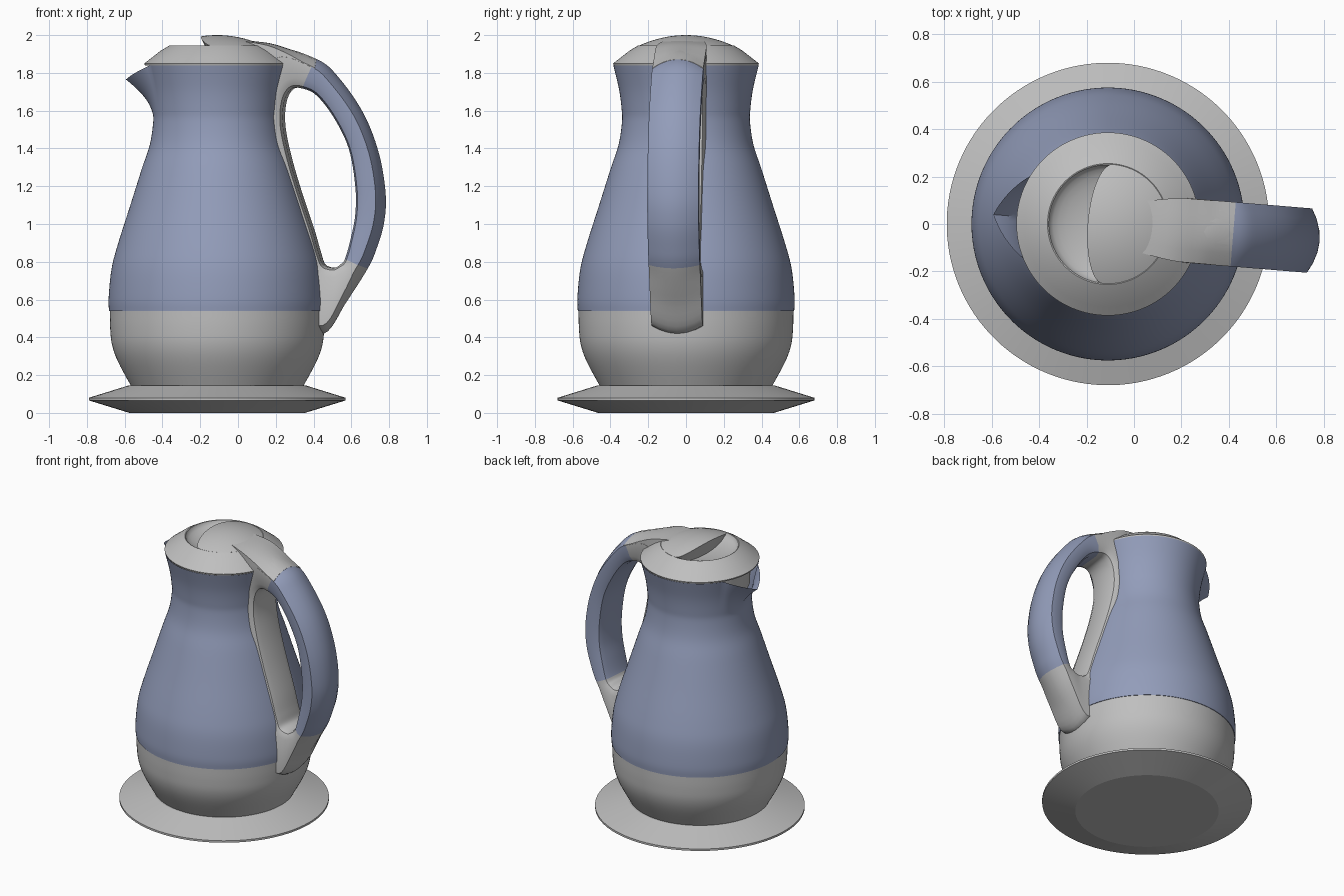
import bpy, bmesh, math
from mathutils import Vector, Matrix

if "Cube" in bpy.data.objects:
    bpy.data.objects.remove(bpy.data.objects["Cube"])

AXIS_X = -0.11
# everything is built around the jug axis, then turned slightly and moved
PLACE = Matrix.Translation((AXIS_X, 0, 0)) @ Matrix.Rotation(math.radians(-4.7), 4, 'Z')


def material(name, rgb):
    m = bpy.data.materials.new(name)
    m.use_nodes = True
    m.diffuse_color = (*rgb, 1)
    m.node_tree.nodes["Principled BSDF"].inputs["Base Color"].default_value = (*rgb, 1)
    return m


GREY = material("light_grey_plastic", (0.52, 0.52, 0.52))
BLUE = material("dusty_blue_plastic", (0.29, 0.335, 0.49))


def finish(name, bm, mats, angle=30):
    bmesh.ops.recalc_face_normals(bm, faces=bm.faces)
    mesh = bpy.data.meshes.new(name)
    bm.to_mesh(mesh)
    bm.free()
    ob = bpy.data.objects.new(name, mesh)
    bpy.context.collection.objects.link(ob)
    for m in mats:
        mesh.materials.append(m)
    ob.matrix_world = PLACE
    bpy.ops.object.select_all(action='DESELECT')
    ob.select_set(True)
    bpy.context.view_layer.objects.active = ob
    bpy.ops.object.shade_smooth_by_angle(angle=math.radians(angle))
    return ob


def spline(pts, steps=5, closed=False):
    """Catmull-Rom points through pts."""
    pts = [Vector(p) for p in pts]
    n = len(pts)
    pick = (lambda i: pts[i % n]) if closed else (lambda i: pts[max(0, min(n - 1, i))])
    out = []
    for i in range(n if closed else n - 1):
        a, b, c, d = (pick(i + k) for k in (-1, 0, 1, 2))
        for s in range(steps):
            t = s / steps
            out.append(0.5 * (2 * b + (c - a) * t + (2 * a - 5 * b + 4 * c - d) * t ** 2
                              + (3 * b - a - 3 * c + d) * t ** 3))
    return out if closed else out + [pts[-1]]


def skin(bm, rows, close_rows=False, close_cols=True):
    """Quads between neighbouring rows of vertices."""
    nr, nc = len(rows), len(rows[0])
    faces = []
    for i in range(nr if close_rows else nr - 1):
        for j in range(nc if close_cols else nc - 1):
            a, b = rows[i], rows[(i + 1) % nr]
            k = (j + 1) % nc
            f = bm.faces.new((a[j], a[k], b[k], b[j]))
            faces.append((i, f))
    return faces


def revolve(bm, profile, seg=120, warp=None):
    rows = []
    for r, z in profile:
        row = []
        for k in range(seg):
            a = 2 * math.pi * k / seg
            rr, zz = warp(r, z, a) if warp else (r, z)
            row.append(bm.verts.new((rr * math.cos(a), rr * math.sin(a), zz)))
        rows.append(row)
    return rows, skin(bm, rows)


# heating base plate
bm = bmesh.new()
rows, _ = revolve(bm, [(0.465, 0), (0.68, 0.066), (0.68, 0.08), (0.47, 0.145)])
bm.faces.new(rows[0])
bm.faces.new(rows[-1])
finish("base_plate", bm, [GREY], 15)

# jug lower shell
bm = bmesh.new()
revolve(bm, spline([(0.455, 0.14), (0.525, 0.27), (0.557, 0.36), (0.567, 0.45), (0.569, 0.54)]))
finish("lower_shell", bm, [GREY])


# jug upper shell, its rim drawn out into a pouring lip
def lip(r, z, a):
    fall = max(0, 1 - abs(a - math.pi) / math.radians(27))
    t = max(0, (z - 1.55) / 0.29)
    return r + 0.1 * fall * t * t, z - 0.075 * fall * t


bm = bmesh.new()
body = [(0.573, 0.54), (0.575, 0.61), (0.56, 0.76), (0.527, 0.89), (0.46, 1.1), (0.4, 1.29),
        (0.357, 1.42), (0.339, 1.54), (0.341, 1.61), (0.355, 1.715), (0.385, 1.84)]
revolve(bm, [(0.56, 0.54)] + [tuple(p) for p in spline(body)], warp=lip)
finish("upper_shell", bm, [BLUE], 40)

# lid with inner skirt, sloped rim and finger bowl
bm = bmesh.new()
bowl = [(0.25 * math.cos(t), 1.942 - 0.07 * math.sin(t))
        for t in (math.pi / 2 * i / 8 for i in range(8))]
lid = [(0.325, 1.68), (0.33, 1.838), (0.383, 1.84), (0.386, 1.85), (0.35, 1.878),
       (0.3, 1.917), (0.255, 1.944)]
rows, _ = revolve(bm, lid + bowl)
bm.faces.new(rows[0])
bm.faces.new(rows[-1])
finish("lid", bm, [GREY])

# domed finger grip covering the rear part of the bowl
bm = bmesh.new()
R = 0.252
rows = []
for i in range(33):
    a = math.radians(-88 + 176 * i / 32)
    y, left, right = R * math.sin(a), -0.085 * math.cos(a), R * math.cos(a)
    row = [bm.verts.new((left + 0.06 * math.cos(a), y, 1.944 - 0.075 * math.cos(a)))]
    for j in range(17):
        x = left + (right - left) * j / 16
        row.append(bm.verts.new((x, y, 1.943 + 0.057 * (1 - (x * x + y * y) / R ** 2))))
    rows.append(row)
skin(bm, rows, close_cols=False)
finish("lid_grip", bm, [GREY])

# hinge tongue running from the lid onto the handle: x, top height, crown, half width
bm = bmesh.new()
rows = []
for x, z, crown, w in spline([(0.15, 1.972, 0.004, 0.11), (0.28, 1.957, 0.012, 0.132),
                              (0.385, 1.926, 0.025, 0.135), (0.46, 1.9, 0.04, 0.135),
                              (0.53, 1.872, 0.045, 0.135)], 4):
    row = [bm.verts.new((x, w * s, z - crown * s * s)) for s in (-1, -0.6, -0.3, 0, 0.3, 0.6, 1)]
    low = z - 0.09
    row += [bm.verts.new((x, w, low)), bm.verts.new((x, -w, low))]
    rows.append(row)
skin(bm, rows)
bm.faces.new(rows[0])
bm.faces.new(rows[-1])
finish("hinge_tongue", bm, [GREY])

# handle loop: inner x, z then outer x, z at stations round the finger hole
stations = [
    (0.29, 1.715, 0.2, 1.92), (0.35, 1.717, 0.42, 1.872), (0.425, 1.68, 0.54, 1.77),
    (0.515, 1.565, 0.67, 1.58), (0.595, 1.4, 0.75, 1.37), (0.63, 1.2, 0.785, 1.155),
    (0.63, 1.05, 0.775, 1.0), (0.605, 0.92, 0.735, 0.865), (0.575, 0.815, 0.69, 0.765),
    (0.55, 0.785, 0.575, 0.585), (0.515, 0.768, 0.458, 0.42), (0.46, 0.785, 0.32, 0.5),
    (0.435, 0.85, 0.28, 0.75), (0.4, 0.97, 0.25, 0.95), (0.33, 1.18, 0.18, 1.18),
    (0.275, 1.37, 0.13, 1.37), (0.245, 1.53, 0.1, 1.53), (0.253, 1.65, 0.1, 1.7)]
STEPS, W = 6, 0.136
bm = bmesh.new()
rows = []
for p in spline(stations, STEPS, closed=True):
    inner, outer = Vector((p[0] - AXIS_X, 0, p[1])), Vector((p[2] - AXIS_X, 0, p[3]))
    d = (outer - inner).normalized()
    half = [(inner, 0.6), (inner + d * 0.012, 0.85), (inner + d * 0.05, 1),
            (outer - d * 0.045, 1), (outer - d * 0.022, 0.7), (outer - d * 0.006, 0.35)]
    ring = [(inner, 0)] + half + [(outer, 0)] + [(q, -s) for q, s in reversed(half)]
    rows.append([bm.verts.new(q + Vector((0, s * W, 0))) for q, s in ring])
for i, f in skin(bm, rows, close_rows=True):
    # blue grip between the grey upper and lower joints
    f.material_index = 1 if STEPS <= i < 8 * STEPS else 0
finish("handle", bm, [GREY, BLUE], 40)
